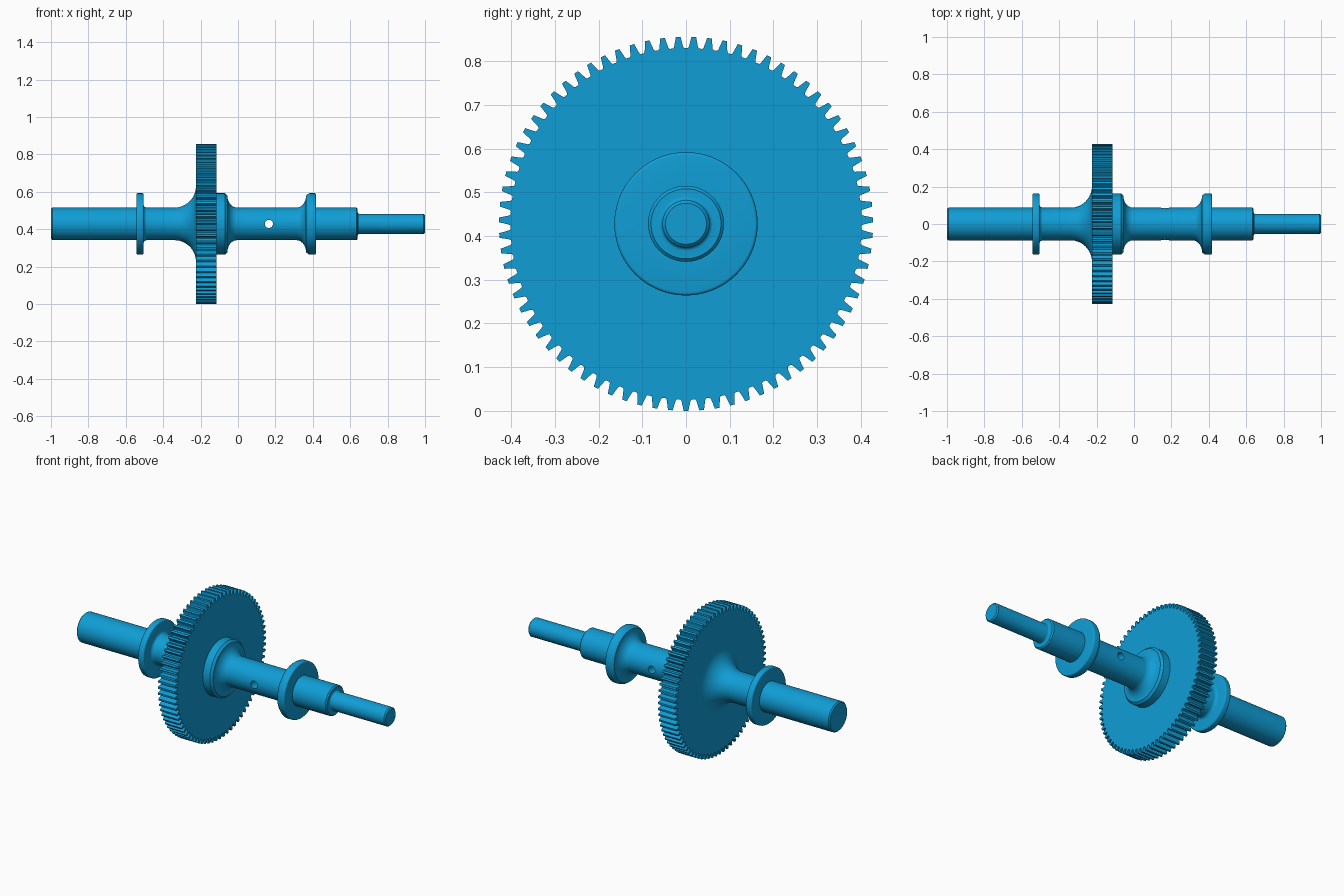
import bpy, bmesh, math
from math import sin, cos, pi

if "Cube" in bpy.data.objects:
    bpy.data.objects.remove(bpy.data.objects["Cube"])

AXIS_Z = 0.428
blue = bpy.data.materials.new("machined blue")
blue.diffuse_color = (0.005, 0.34, 0.67, 1)
blue.use_nodes = True
blue.node_tree.nodes["Principled BSDF"].inputs["Base Color"].default_value = blue.diffuse_color


def finish(bm, name, angle=30):
    bmesh.ops.recalc_face_normals(bm, faces=bm.faces)
    me = bpy.data.meshes.new(name)
    bm.to_mesh(me)
    bm.free()
    ob = bpy.data.objects.new(name, me)
    bpy.context.collection.objects.link(ob)
    ob.location.z = AXIS_Z
    me.materials.append(blue)
    smooth(ob, angle)
    return ob


def smooth(ob, angle=30):
    bpy.ops.object.select_all(action='DESELECT')
    ob.select_set(True)
    bpy.context.view_layer.objects.active = ob
    bpy.ops.object.shade_smooth_by_angle(angle=math.radians(angle))


def lathe(name, profile, n=72):
    """Spin (x, radius) points about the x axis, with capped ends."""
    bm = bmesh.new()
    rings = [[bm.verts.new((x, r * cos(2 * pi * i / n), r * sin(2 * pi * i / n)))
              for i in range(n)] for x, r in profile]
    for a, b in zip(rings, rings[1:]):
        for i in range(n):
            j = (i + 1) % n
            bm.faces.new((a[i], a[j], b[j], b[i]))
    bm.faces.new(rings[0])
    bm.faces.new(rings[-1])
    return finish(bm, name)


def arc(cx, cr, rx, rr, a0, a1, n=8):
    """Points on an elliptical arc, angles in degrees."""
    return [(cx + rx * cos(math.radians(a0 + (a1 - a0) * i / n)),
             cr + rr * sin(math.radians(a0 + (a1 - a0) * i / n))) for i in range(n + 1)]


R, C, S = 0.087, 0.164, 0.054   # shaft, collar and spindle radii
e = 0.007                       # small edge rounding

# Shaft with collars, fillets and stepped spindle
profile = [(-1, R - e), (-1 + e, R), (-0.543, R)]
profile += arc(-0.543 + e, C - e, e, e, 180, 90, 4)
profile += arc(-0.505 - e, C - e, e, e, 90, 0, 4)
profile += arc(-0.487, R + 0.018, 0.018, 0.018, 180, 270, 5)
profile += arc(-0.34, R + 0.115, 0.115, 0.115, 270, 360, 14)    # flare into gear
profile += [(-0.2, 0.202), (-0.14, C), (-0.07, C)]              # hub
profile += arc(-0.005, R + 0.065, 0.052, 0.065, 180, 270, 10)
profile += arc(0.312, R + 0.065, 0.052, 0.065, 270, 360, 10)
profile += [(0.377, C - 0.002)]
profile += arc(0.377 + e, C - e, e, e, 120, 90, 2)
profile += arc(0.417 - e, C - e, e, e, 90, 0, 4)
profile += [(0.417, R), (0.64 - e, R), (0.64, R - e), (0.64, S + 0.008)]
profile += arc(0.648, S + 0.008, 0.008, 0.008, 180, 270, 4)[1:]
profile += [(1 - e, S), (1, S - e)]
shaft = lathe("stepped_shaft", profile)

# Cross hole drilled through the shaft
bm = bmesh.new()
bmesh.ops.create_cone(bm, cap_ends=True, segments=24, radius1=0.022, radius2=0.022, depth=0.4)
drill = finish(bm, "drill_cutter")
drill.rotation_euler.x = pi / 2
drill.location.x = 0.165
drill.hide_render = True
cut = shaft.modifiers.new("cross_hole", 'BOOLEAN')
cut.operation = 'DIFFERENCE'
cut.solver = 'EXACT'
cut.object = drill
bpy.context.view_layer.update()
bpy.context.view_layer.objects.active = shaft
bpy.ops.object.modifier_apply(modifier=cut.name)
bpy.data.objects.remove(drill)
smooth(shaft)

# Spur gear: one tooth outline repeated, extruded along x
TEETH = 75
tooth = [(-0.38, 0.402), (-0.31, 0.405), (-0.235, 0.415), (-0.15, 0.428),
         (0.15, 0.428), (0.235, 0.415), (0.31, 0.405), (0.38, 0.402)]
bm = bmesh.new()
outline = []
for t in range(TEETH):
    for f, r in tooth:
        a = -pi / 2 + (t + f) * 2 * pi / TEETH
        outline.append(bm.verts.new((-0.225, r * cos(a), r * sin(a))))
face = bm.faces.new(outline)
ext = bmesh.ops.extrude_face_region(bm, geom=[face], use_keep_orig=True)
bmesh.ops.translate(bm, vec=(0.11, 0, 0),
                    verts=[v for v in ext["geom"] if isinstance(v, bmesh.types.BMVert)])
finish(bm, "spur_gear", 25)
